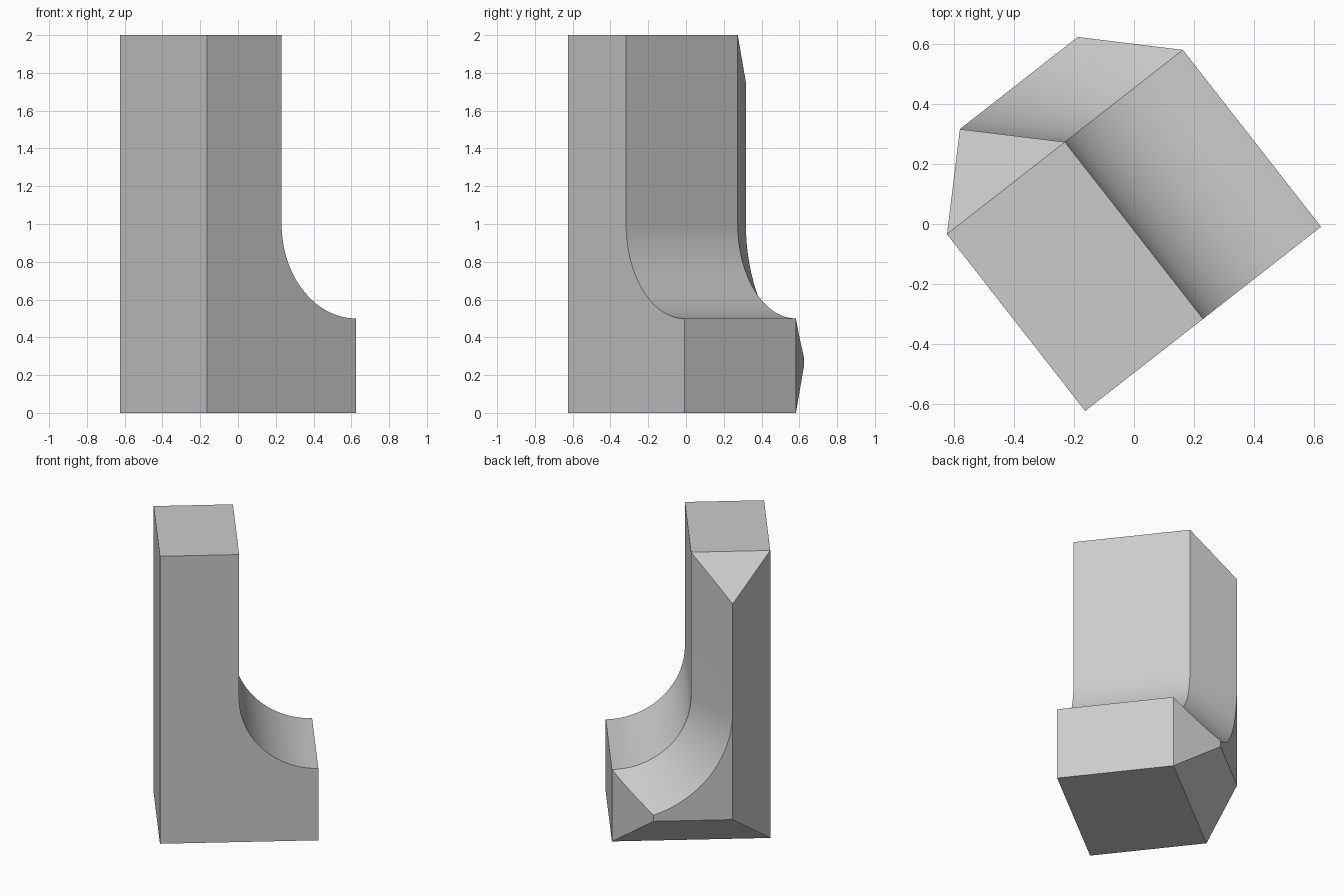
import bpy
import bmesh
import math
from mathutils import Matrix, Vector

cube = bpy.data.objects.get("Cube")
if cube:
    bpy.data.objects.remove(cube, do_unlink=True)

ARC_STEPS = 32
BEVEL = 0.25
BEVEL_STEPS = 6


def outline(inset, depth):
    """Filleted L profile, shrunk by the inset and placed at a depth."""
    radius = 0.5 + inset
    start = math.acos(-inset / radius)
    points = [(inset, inset), (1 - inset, inset)]
    for i in range(ARC_STEPS + 1):
        a = start + (math.pi - start) * i / ARC_STEPS
        points.append((1 + radius * math.cos(a), 1 - radius * math.sin(a)))
    points += [(0.5 - inset, 2 - inset), (inset, 2 - inset), (inset, 1)]
    return [(x, depth, z) for x, z in points]


# Straight body, followed by the bevelled back
sections = [outline(0, -0.75)]
for step in range(BEVEL_STEPS + 1):
    inset = BEVEL * step / BEVEL_STEPS
    sections.append(outline(inset, inset))

bm = bmesh.new()
rings = [[bm.verts.new(p) for p in section] for section in sections]
for near, far in zip(rings, rings[1:]):
    for i in range(len(near)):
        j = (i + 1) % len(near)
        bm.faces.new((near[i], near[j], far[j], far[i]))

# Flat ends; the column part of the back closes to a ridge
bm.faces.new(rings[0])
bm.faces.new(rings[-1][:ARC_STEPS + 3])
bmesh.ops.remove_doubles(bm, verts=bm.verts, dist=0.0001)
bmesh.ops.recalc_face_normals(bm, faces=bm.faces)

# Turn the bracket and centre its footprint
bm.transform(Matrix.Rotation(math.radians(38), 4, "Z"))
xs = [v.co.x for v in bm.verts]
ys = [v.co.y for v in bm.verts]
middle = Vector((min(xs) + max(xs), min(ys) + max(ys), 0)) / 2
bmesh.ops.translate(bm, verts=bm.verts, vec=-middle)

mesh = bpy.data.meshes.new("filleted_bracket")
bm.to_mesh(mesh)
bm.free()
bracket = bpy.data.objects.new("filleted_bracket", mesh)
bpy.context.collection.objects.link(bracket)

# Plain grey
grey = bpy.data.materials.new("plain_grey")
grey.use_nodes = True
colour = (0.6, 0.6, 0.6, 1)
grey.diffuse_color = colour
grey.node_tree.nodes["Principled BSDF"].inputs["Base Color"].default_value = colour
mesh.materials.append(grey)

# Smooth fillet, crisp corners
bpy.ops.object.select_all(action="DESELECT")
bracket.select_set(True)
bpy.context.view_layer.objects.active = bracket
bpy.ops.object.shade_smooth_by_angle(angle=math.radians(30))
